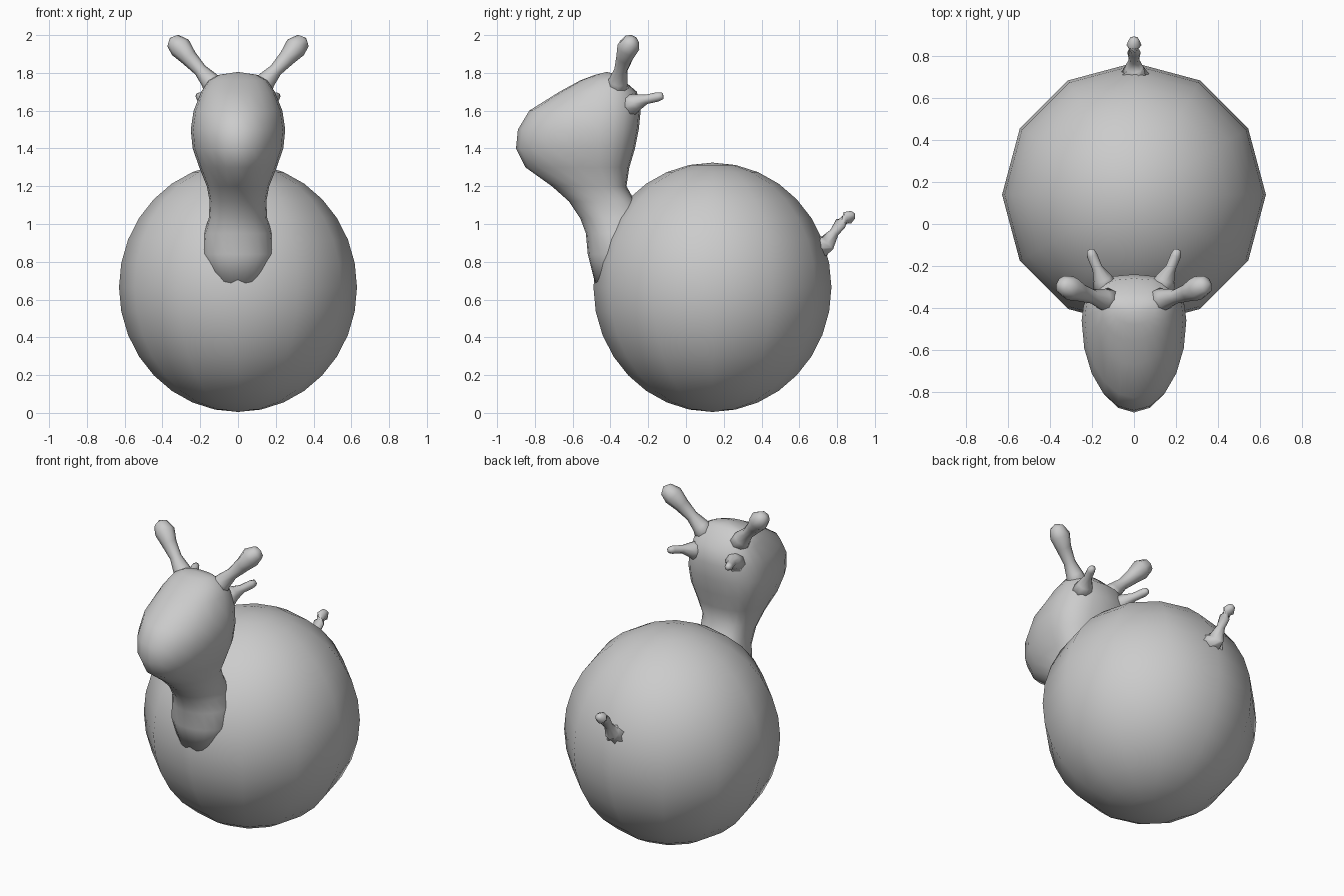
import bpy
import bmesh
from math import sin, cos, pi, copysign
from mathutils import Vector

old = bpy.data.objects.get("Cube")
if old:
    bpy.data.objects.remove(old, do_unlink=True)

grey = bpy.data.materials.new("plain grey")
grey.use_nodes = True
colour = (0.6, 0.6, 0.6, 1)
grey.diffuse_color = colour
grey.node_tree.nodes["Principled BSDF"].inputs["Base Color"].default_value = colour


def finish(name, bm):
    """Turn a bmesh into a smooth grey object."""
    bmesh.ops.recalc_face_normals(bm, faces=bm.faces[:])
    for face in bm.faces:
        face.smooth = True
    mesh = bpy.data.meshes.new(name)
    bm.to_mesh(mesh)
    bm.free()
    mesh.materials.append(grey)
    obj = bpy.data.objects.new(name, mesh)
    bpy.context.collection.objects.link(obj)
    return obj


def loft(name, rings, start, end):
    """Skin a list of point rings and close both ends with a fan."""
    bm = bmesh.new()
    loops = [[bm.verts.new(p) for p in ring] for ring in rings]
    count = len(loops[0])
    for low, high in zip(loops, loops[1:]):
        for i in range(count):
            j = (i + 1) % count
            bm.faces.new((low[i], low[j], high[j], high[i]))
    for loop, tip in ((loops[0], start), (loops[-1], end)):
        apex = bm.verts.new(tip)
        for i in range(count):
            bm.faces.new((loop[i], loop[(i + 1) % count], apex))
    return finish(name, bm)


def tube(name, path, sides=8):
    """Round limb along (x, y, z, radius) points; the last point is the tip."""
    points = [Vector(p[:3]) for p in path]
    rings = []
    for i in range(len(path) - 1):
        axis = (points[i + 1] - points[max(i - 1, 0)]).normalized()
        u = axis.cross(Vector((0, 1, 0) if abs(axis.y) < 0.8 else (1, 0, 0))).normalized()
        v = axis.cross(u)
        rings.append([points[i] + path[i][3] * (u * cos(2 * pi * k / sides) + v * sin(2 * pi * k / sides))
                      for k in range(sides)])
    return loft(name, rings, points[0], points[-1])


# Big round body
bm = bmesh.new()
bmesh.ops.create_uvsphere(bm, u_segments=12, v_segments=16, radius=1)
bmesh.ops.scale(bm, verts=bm.verts, vec=(0.63, 0.63, 0.66))
bmesh.ops.translate(bm, verts=bm.verts, vec=(0, 0.14, 0.665))
finish("body", bm)

# Neck and head: height, front y, widest y, back y, half width
sections = [
    (0.68, -0.48, -0.4, -0.2, 0.12),
    (0.84, -0.52, -0.36, -0.2, 0.19),
    (0.95, -0.53, -0.36, -0.2, 0.18),
    (1.03, -0.56, -0.38, -0.2, 0.155),
    (1.12, -0.62, -0.42, -0.27, 0.15),
    (1.2, -0.71, -0.46, -0.315, 0.165),
    (1.3, -0.85, -0.46, -0.3, 0.205),
    (1.4, -0.9, -0.46, -0.27, 0.24),
    (1.5, -0.89, -0.46, -0.25, 0.25),
    (1.6, -0.83, -0.45, -0.24, 0.235),
    (1.7, -0.67, -0.42, -0.26, 0.195),
    (1.76, -0.56, -0.41, -0.33, 0.155),
    (1.79, -0.48, -0.41, -0.36, 0.1),
]
rings = []
for z, front, mid, back, half in sections:
    ring = []
    for k in range(20):
        s, c = sin(pi * k / 10), cos(pi * k / 10)
        if c > 0:  # squarer back of the head
            x = half * copysign(abs(s) ** 0.75, s)
            ring.append((x, mid + (back - mid) * c ** 0.9, z))
        else:
            ring.append((half * s, mid + (mid - front) * c, z))
    rings.append(ring)
loft("head_and_neck", rings, (0, -0.38, 0.68), (0, -0.42, 1.805))

# Ears and horns, one pair each
ear = [(0.11, -0.37, 1.7, 0.07), (0.15, -0.36, 1.76, 0.05), (0.2, -0.345, 1.815, 0.035),
       (0.26, -0.325, 1.88, 0.045), (0.305, -0.305, 1.935, 0.06),
       (0.345, -0.29, 1.97, 0.042), (0.36, -0.285, 1.985, 0)]
horn = [(0.13, -0.32, 1.62, 0.07), (0.15, -0.26, 1.645, 0.045), (0.175, -0.21, 1.66, 0.025),
        (0.2, -0.15, 1.673, 0.025), (0.208, -0.125, 1.678, 0.018), (0.21, -0.12, 1.679, 0)]
for side, sign in (("left", 1), ("right", -1)):
    for part, path in (("ear", ear), ("horn", horn)):
        tube(side + "_" + part, [(sign * x, y, z, r) for x, y, z, r in path])

# Tail with a bulb at its end
tube("tail", [(0, 0.68, 0.87, 0.1), (0, 0.75, 0.9, 0.045), (0, 0.785, 0.955, 0.025),
              (0, 0.82, 1.005, 0.032), (0, 0.855, 1.033, 0.036), (0, 0.885, 1.05, 0.022), (0, 0.895, 1.055, 0)])
